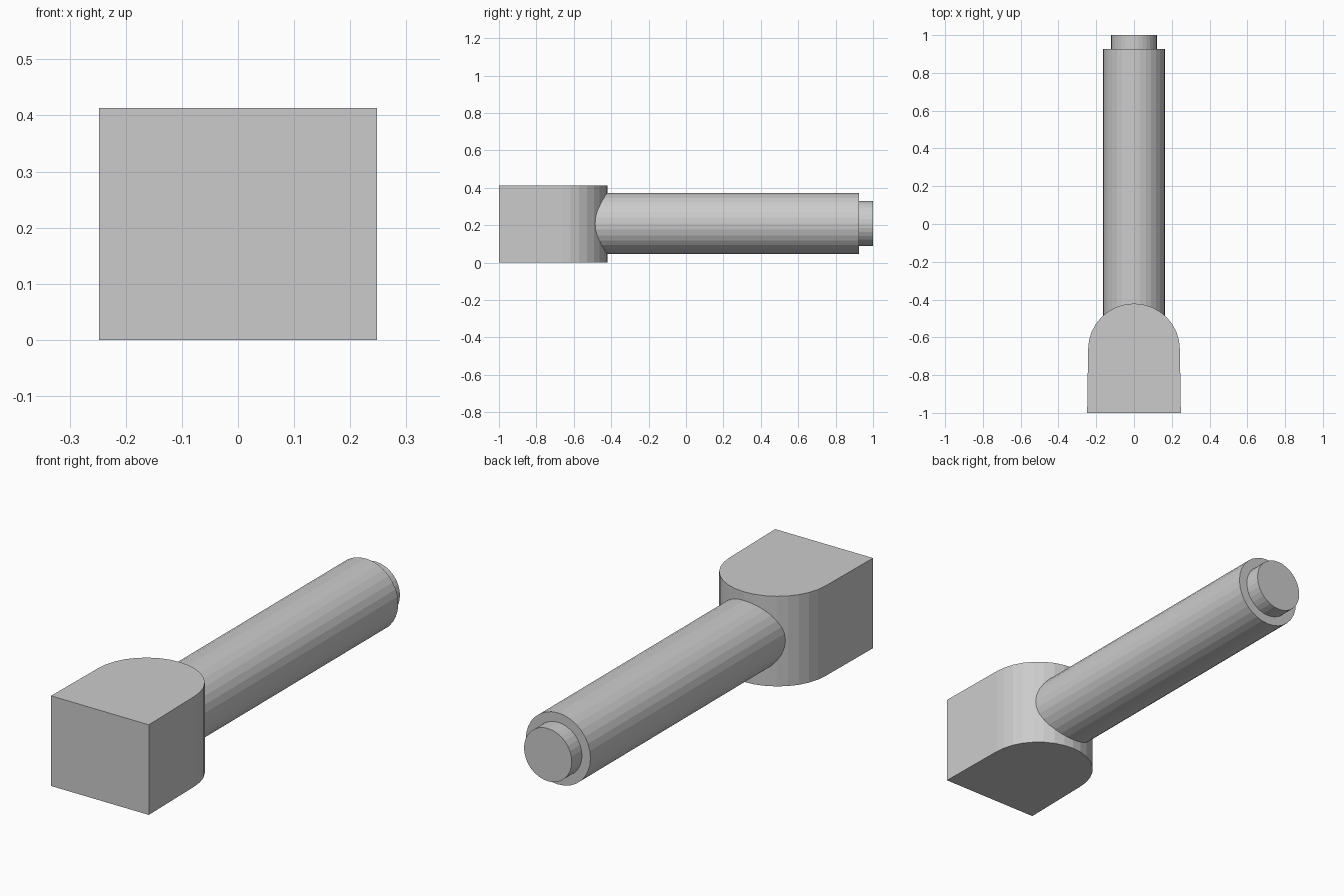
import bpy
import bmesh
from math import pi, sin, cos

cube = bpy.data.objects.get("Cube")
if cube:
    bpy.data.objects.remove(cube, do_unlink=True)

grey = bpy.data.materials.new("plain grey")
grey.use_nodes = True
colour = (0.6, 0.6, 0.6, 1)
grey.diffuse_color = colour
grey.node_tree.nodes["Principled BSDF"].inputs["Base Color"].default_value = colour

HEIGHT = 0.413
AXIS_Z = 0.209
SIDES = 32


def prism(name, outline, depth):
    """Extrude a closed outline of 3D points along a depth vector."""
    bm = bmesh.new()
    face = bm.faces.new([bm.verts.new(p) for p in outline])
    top = bmesh.ops.extrude_face_region(bm, geom=[face], use_keep_orig=True)
    verts = [v for v in top["geom"] if isinstance(v, bmesh.types.BMVert)]
    bmesh.ops.translate(bm, verts=verts, vec=depth)
    bmesh.ops.recalc_face_normals(bm, faces=bm.faces)
    mesh = bpy.data.meshes.new(name)
    bm.to_mesh(mesh)
    bm.free()
    mesh.materials.append(grey)
    obj = bpy.data.objects.new(name, mesh)
    bpy.context.collection.objects.link(obj)
    return obj


def rod(name, radius, y0, y1):
    """Faceted cylinder lying along y."""
    angles = [2 * pi * i / SIDES for i in range(SIDES)]
    ring = [(radius * cos(a), y0, AXIS_Z + radius * sin(a)) for a in angles]
    return prism(name, ring, (0, y1 - y0, 0))


# Head: flat front, slightly tapered sides and a half-round back
radius, centre_y = 0.243, -0.664
half = SIDES // 2
outline = [(-0.248, -1, 0), (0.248, -1, 0)]
outline += [(radius * cos(pi * i / half), centre_y + radius * sin(pi * i / half), 0)
            for i in range(half + 1)]
prism("head", outline, (0, 0, HEIGHT))

# Shaft running back from the head, with a narrower end tip
rod("shaft", 0.164, -0.6, 0.926)
rod("end_tip", 0.121, 0.9, 1.0)
